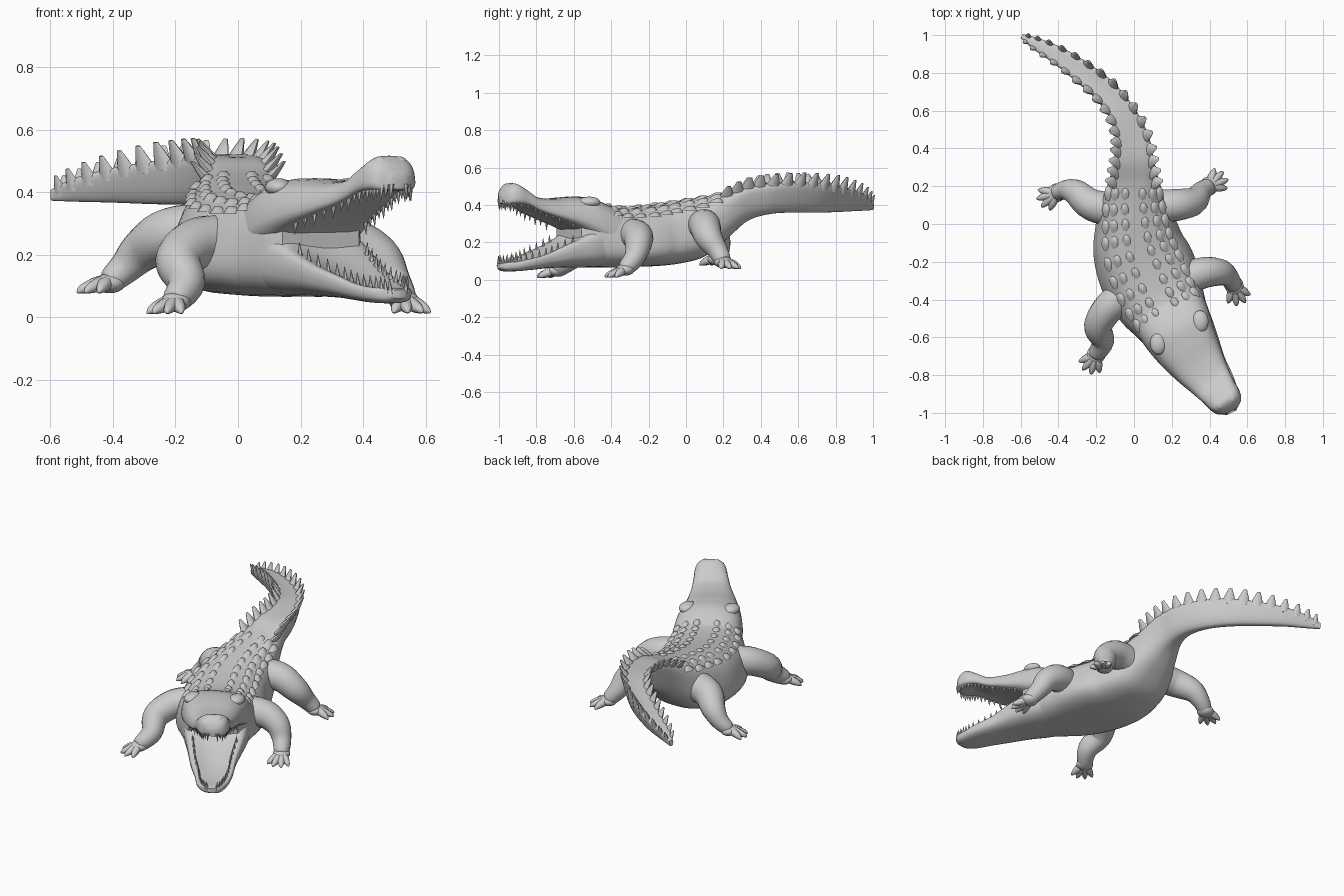
import bpy, bmesh, math
from mathutils import Vector

if "Cube" in bpy.data.objects:
    bpy.data.objects.remove(bpy.data.objects["Cube"])

UP = Vector((0, 0, 1))


def smooth_rows(rows, sub):
    """Catmull-Rom interpolation of rows of numbers"""
    out = []
    for i in range(len(rows) - 1):
        p = [rows[max(i - 1, 0)], rows[i], rows[i + 1], rows[min(i + 2, len(rows) - 1)]]
        for k in range(sub):
            t = k / sub
            out.append([0.5 * (2*b + (c-a)*t + (2*a-5*b+4*c-d)*t*t + (3*b-a-3*c+d)*t**3)
                        for a, b, c, d in zip(*p)])
    out.append(list(rows[-1]))
    return out


def finish(bm, name, angle=50):
    bmesh.ops.recalc_face_normals(bm, faces=bm.faces)
    me = bpy.data.meshes.new(name)
    bm.to_mesh(me)
    bm.free()
    ob = bpy.data.objects.new(name, me)
    bpy.context.collection.objects.link(ob)
    bpy.ops.object.select_all(action='DESELECT')
    bpy.context.view_layer.objects.active = ob
    ob.select_set(True)
    bpy.ops.object.shade_smooth_by_angle(angle=math.radians(angle))
    return ob


def skin_rings(bm, rings):
    vs = [[bm.verts.new(p) for p in r] for r in rings]
    n = len(vs[0])
    for r0, r1 in zip(vs, vs[1:]):
        for j in range(n):
            bm.faces.new((r0[j], r0[(j+1) % n], r1[(j+1) % n], r1[j]))
    bm.faces.new(vs[0])
    bm.faces.new(vs[-1])


class Loft:
    """Rows: x, y, half width, z bottom, z top, flare, top dish, bottom dish"""
    def __init__(self, rows, power=.75, sub=6):
        self.r, self.power = smooth_rows(rows, sub), power

    def tangent(self, i):
        a, b = self.r[max(i-1, 0)], self.r[min(i+1, len(self.r)-1)]
        return Vector((b[0]-a[0], b[1]-a[1], 0)).normalized()

    def side(self, i):
        t = self.tangent(i)
        return Vector((-t.y, t.x, 0))

    def point(self, i, a):
        x, y, w, zb, zt, fl, dt, db = self.r[i]
        f = lambda q: math.copysign(abs(q) ** self.power, q)
        u, v = f(math.cos(a)), f(math.sin(a))
        z = (zb+zt)/2 + v*(zt-zb)/2 + (1-u*u) * (db*max(-v, 0) - dt*max(v, 0))
        return Vector((x, y, z)) + self.side(i) * (u * w * (1 + fl*v))

    def build(self, name, n=32):
        bm = bmesh.new()
        skin_rings(bm, [[self.point(i, 2*math.pi*j/n) for j in range(n)]
                        for i in range(len(self.r))])
        return finish(bm, name)


def spike(bm, base, tip, a, b, n=6, blunt=0):
    """Cone on an oval base with half axes a and b; blunt is the width ratio of the tip"""
    rings = [[o + (a*math.cos(2*math.pi*k/n) + b*math.sin(2*math.pi*k/n)) * s for k in range(n)]
             for o, s in ((base, 1), (base.lerp(tip, .55), .5 + blunt/2), (tip, max(blunt, .05)))]
    skin_rings(bm, rings)


def tube(bm, rows, n=16, sub=5):
    """Round tube through rows of x, y, z, radius"""
    r = smooth_rows(rows, sub)
    pts = [Vector(q[:3]) for q in r]
    side, last, rings = None, None, []
    for i, p in enumerate(pts):
        t = (pts[min(i+1, len(pts)-1)] - pts[max(i-1, 0)]).normalized()
        if side is None:
            side = t.orthogonal().normalized()
        else:
            side = last.rotation_difference(t) @ side
        last, o = t, t.cross(side)
        rings.append([p + (side*math.cos(2*math.pi*k/n) + o*math.sin(2*math.pi*k/n)) * r[i][3]
                      for k in range(n)])
    skin_rings(bm, rings)


def ellipsoid(bm, c, s):
    g = bmesh.ops.create_uvsphere(bm, u_segments=16, v_segments=10, radius=1)
    for v in g['verts']:
        v.co = Vector((v.co.x*s[0], v.co.y*s[1], v.co.z*s[2])) + Vector(c)


# body and tail, from tail tip to throat
body = Loft([
    (-.595, .995, .012, .373, .41, .1, 0, 0), (-.52, .955, .028, .37, .445, .4, 0, 0),
    (-.40, .89, .042, .367, .485, .4, .01, 0), (-.27, .80, .052, .362, .515, .4, .02, 0),
    (-.15, .70, .057, .36, .535, .4, .025, 0), (-.06, .58, .063, .36, .545, .4, .025, 0),
    (-.01, .45, .08, .352, .54, .35, .025, 0), (0, .33, .10, .315, .525, .25, .02, 0),
    (0, .22, .135, .22, .485, .05, .015, 0), (0, .10, .18, .125, .445, -.1, 0, 0),
    (.01, -.02, .212, .09, .425, -.17, 0, 0), (.03, -.14, .238, .075, .405, -.18, 0, 0),
    (.075, -.26, .25, .07, .39, -.18, 0, 0), (.13, -.38, .237, .066, .385, -.15, 0, 0),
    (.18, -.47, .213, .066, .40, -.1, 0, 0), (.235, -.57, .178, .07, .42, -.05, 0, 0),
    (.265, -.625, .14, .10, .38, 0, 0, 0)], .7)
body.build("body_and_tail", 40)

# upper jaw with raised snout
upper = Loft([
    (.165, -.42, .20, .14, .39, -.1, 0, 0), (.22, -.54, .192, .21, .44, -.1, 0, 0),
    (.275, -.64, .17, .262, .443, -.12, 0, .02), (.34, -.74, .142, .305, .435, -.12, 0, .03),
    (.405, -.83, .114, .345, .445, -.1, 0, .03), (.45, -.89, .098, .378, .49, -.1, 0, .03),
    (.483, -.935, .09, .388, .517, -.1, 0, .02), (.505, -.97, .07, .395, .495, -.1, 0, .01),
    (.516, -.99, .028, .41, .455, 0, 0, 0)], .7)
upper.build("upper_jaw")

# lower jaw with hollowed top
lower = Loft([
    (.17, -.45, .19, .075, .28, 0, 0, 0), (.24, -.56, .185, .066, .29, .03, .01, 0),
    (.295, -.65, .163, .066, .25, .05, .06, 0), (.36, -.76, .135, .062, .188, .05, .055, 0),
    (.425, -.85, .112, .052, .142, .05, .04, 0), (.472, -.93, .09, .045, .112, .05, .02, 0),
    (.503, -.975, .062, .047, .102, .05, .01, 0), (.516, -.999, .024, .06, .088, 0, 0, 0)], .7)
lower.build("lower_jaw")

# teeth along both jaws
for name, jaw, ang, d, start in (("upper_teeth", upper, -.8, -1, 14), ("lower_teeth", lower, .8, 1, 13)):
    bm = bmesh.new()
    for i in range(start, len(jaw.r) - 2, 2):
        size = .038 if i % 4 else .026
        for a in (ang, math.pi - ang):
            p = jaw.point(i, a)
            s = jaw.side(i) * (1 if math.cos(a) > 0 else -1)
            spike(bm, p - UP*d*.014 - s*.006, p + UP*d*size - s*.002,
                  jaw.tangent(i)*.012, jaw.side(i)*.009)
    finish(bm, name)

# twin rows of broad blade-like scales along the tail
bm = bmesh.new()
for i in range(3, 50, 3):
    k = min(1, .5 + i / 40)
    flare = .3 + .55 * max(0, (i - 20) / 28)
    for a in (.8, math.pi - .8):
        s = body.side(i) * (1 if math.cos(a) > 0 else -1)
        p = body.point(i, a)
        d = (UP + s*flare - body.tangent(i)*.2).normalized()
        spike(bm, p - d*.03 - s*.004, p + d*.062*k, body.tangent(i)*.046*k, s*.022*k - UP*.006, 8, .22)
finish(bm, "tail_spikes", 60)

# low keeled scales on the back
bm = bmesh.new()
for i in range(51, 89, 4):
    for j in range(6):
        a = math.radians(40 + 100*j/5)
        p = body.point(i, a)
        spike(bm, p - UP*.012, p + UP*.012 + body.tangent(i)*-.012,
              body.tangent(i)*.045, body.side(i)*.03, 8, .3)
finish(bm, "back_scales", 75)

# brow ridges and nostrils
bm = bmesh.new()
for s in (-1, 1):
    ellipsoid(bm, (.24 + s*.11, -.575 + s*.058, .415), (.045, .06, .03))
    ellipsoid(bm, (.485 + s*.03, -.94 + s*.016, .497), (.025, .027, .018))
finish(bm, "brows_and_nostrils")

# legs: path with radii, then the toes fanned round the heading angle
LEGS = {
    "front_right_leg": ([(.22, -.31, .24, .09), (.36, -.26, .235, .083), (.45, -.255, .19, .072),
                         (.495, -.275, .12, .056), (.53, -.325, .06, .042), (.54, -.345, .045, .02)], -70, .014),
    "front_left_leg": ([(-.02, -.36, .24, .09), (-.13, -.44, .235, .083), (-.19, -.54, .18, .075),
                        (-.165, -.62, .11, .06), (-.20, -.69, .055, .043), (-.21, -.71, .045, .02)], -118, .012),
    "back_left_leg": ([(-.08, .07, .28, .09), (-.22, .10, .265, .085), (-.305, .165, .215, .07),
                       (-.36, .18, .16, .053), (-.41, .165, .115, .04), (-.43, .155, .105, .02)], 210, .078),
    "back_right_leg": ([(.08, .09, .28, .09), (.22, .10, .29, .085), (.315, .12, .23, .074),
                        (.355, .17, .155, .055), (.395, .20, .10, .042), (.41, .21, .09, .02)], 32, .06),
}
for name, (path, heading, floor) in LEGS.items():
    bm = bmesh.new()
    tube(bm, path, 18)
    w = Vector(path[-2][:3])
    ellipsoid(bm, (w.x, w.y, w.z - .006), (.05, .05, .032))
    for k in range(4):
        a = math.radians(heading - 39 + 26*k)
        d = Vector((math.cos(a), math.sin(a), 0))
        m, e = w + d*.05, w + d*(.095 if k in (1, 2) else .085)
        tube(bm, [(w.x, w.y, w.z, .024), (m.x, m.y, floor + .026, .023),
                  (e.x, e.y, floor + .011, .014), (e.x + d.x*.014, e.y + d.y*.014, floor, .003)], 8, 3)
    finish(bm, name)
